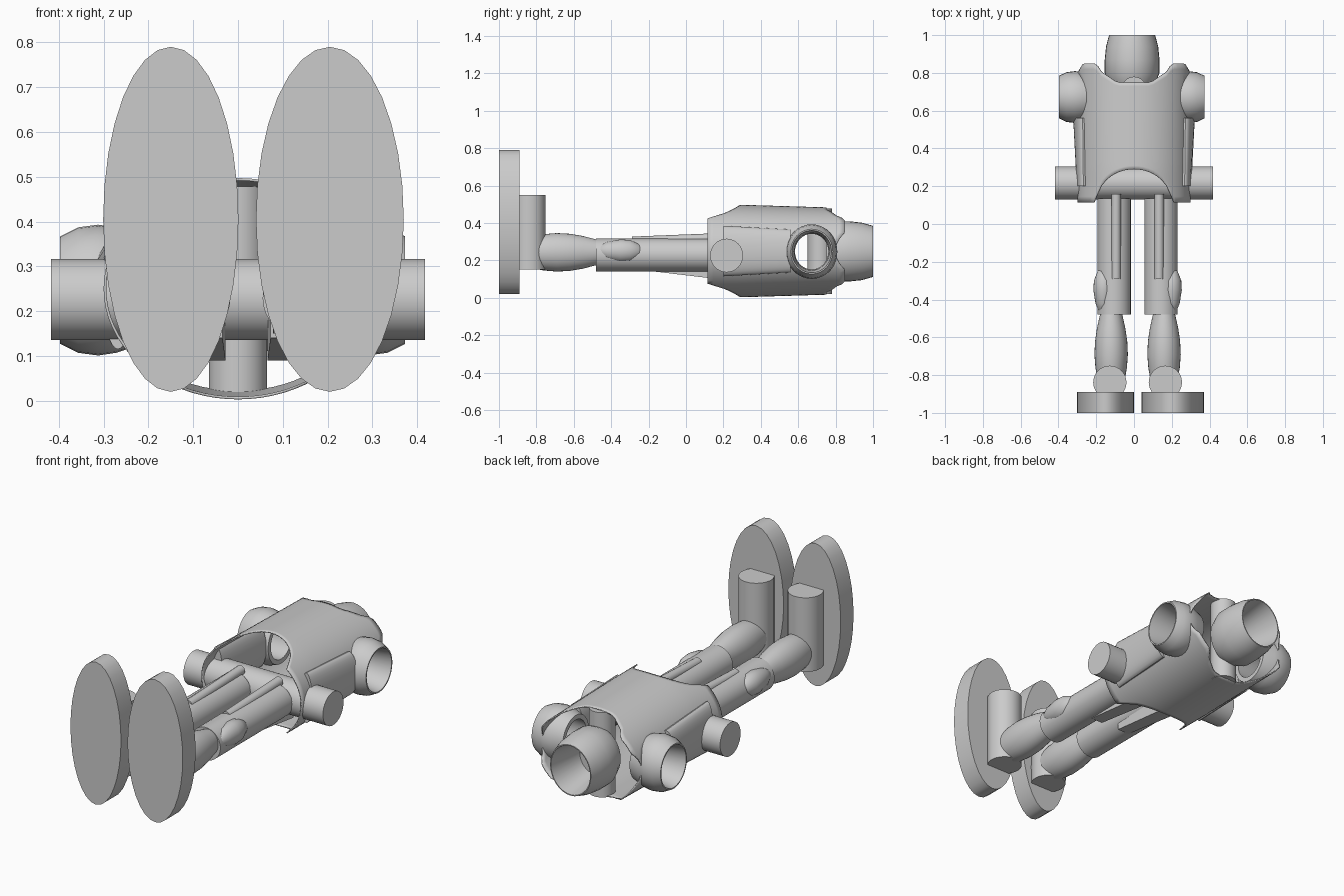
import bpy, bmesh, math
from math import cos, sin, pi, sqrt

if "Cube" in bpy.data.objects:
    bpy.data.objects.remove(bpy.data.objects["Cube"])

grey = bpy.data.materials.new("plain_grey")
grey.use_nodes = True
grey.diffuse_color = (0.6, 0.6, 0.6, 1)
grey.node_tree.nodes["Principled BSDF"].inputs["Base Color"].default_value = (0.6, 0.6, 0.6, 1)


def finish(name, bm, recalc=True):
    if recalc:
        bmesh.ops.recalc_face_normals(bm, faces=bm.faces)
    mesh = bpy.data.meshes.new(name)
    bm.to_mesh(mesh)
    bm.free()
    mesh.materials.append(grey)
    ob = bpy.data.objects.new(name, mesh)
    bpy.context.collection.objects.link(ob)
    bpy.ops.object.select_all(action='DESELECT')
    ob.select_set(True)
    bpy.context.view_layer.objects.active = ob
    bpy.ops.object.shade_smooth_by_angle(angle=math.radians(32))
    return ob


def tube(name, axis, rings, segs=32, closed=False, turn=0.0):
    """Loft ellipses (t, c1, c2, r1, r2) along an axis; closed joins last ring to first."""
    bm = bmesh.new()
    loops = []
    for t, c1, c2, r1, r2 in rings:
        loop = []
        for i in range(segs):
            a = turn + 2 * pi * i / segs
            u, v = c1 + r1 * cos(a), c2 + r2 * sin(a)
            co = {'x': (t, u, v), 'y': (u, t, v), 'z': (u, v, t)}[axis]
            loop.append(bm.verts.new(co))
        loops.append(loop)
    pairs = list(zip(loops, loops[1:]))
    if closed:
        pairs.append((loops[-1], loops[0]))
    else:
        bm.faces.new(loops[0])
        bm.faces.new(loops[-1])
    for p, q in pairs:
        for i in range(segs):
            j = (i + 1) % segs
            bm.faces.new((p[i], p[j], q[j], q[i]))
    return finish(name, bm)


def interp(points, x):
    for (x0, y0), (x1, y1) in zip(points, points[1:]):
        if x <= x1:
            return y0 + (y1 - y0) * (x - x0) / (x1 - x0)
    return points[-1][1]


# Torso shell: oval tube with arched hip openings, a neck notch and arm holes
NECK = [(0, .75), (.09, .75), (.18, .81), (.2, .85), (.27, .85), (.3, .8)]
bm = bmesh.new()
columns, rows = 72, 24
grid = []
for i in range(columns):
    a = 2 * pi * i / columns
    x = .3 * cos(a)
    low = .115 + .175 * sqrt(max(0, 1 - (x / .2) ** 2))
    high = interp(NECK, abs(x))
    line = []
    for k in range(rows + 1):
        y = low + (high - low) * k / rows
        rz = .247 - .03 * max(0, y - .3)
        line.append(bm.verts.new((x, y, .25 + rz * sin(a))))
    grid.append(line)
for i in range(columns):
    p, q = grid[i], grid[(i + 1) % columns]
    for k in range(rows):
        bm.faces.new((p[k], p[k + 1], q[k + 1], q[k]))
holes = [f for f in bm.faces
         if math.hypot(f.calc_center_median().y - .67, f.calc_center_median().z - .25) < .115
         and abs(f.calc_center_median().x) > .2]
bmesh.ops.delete(bm, geom=holes, context='FACES')
torso = finish("torso_shell", bm)
solid = torso.modifiers.new("thickness", 'SOLIDIFY')
solid.thickness = .006

# Head: hollow barrel, open at the crown
HEAD = [(.75, .125), (.8, .145), (.87, .145), (.94, .138), (1, .122), (1, .117), (.8, .085)]
tube("head", 'y', [(y, -.01, .248, r, r * 1.07 + .006) for y, r in HEAD])

# Neck post
tube("neck_post", 'z', [(.02, 0, .715, .065, .065), (.478, 0, .715, .065, .065)])

# Axle through the hips, ending in the hands
tube("hip_axle", 'x', [(-.417, .217, .226, .088, .09), (.417, .217, .226, .088, .09)])

SHOULDER = [(.2, .12), (.26, .14), (.3, .146), (.345, .14), (.385, .12),
            (.385, .113), (.3, .1), (.2, .095)]
SHIN = [(-.9, .075), (-.83, .083), (-.76, .097), (-.69, .103), (-.62, .099),
        (-.55, .087), (-.47, .066)]
KNEE = [(-.49, .01), (-.46, .5), (-.42, .8), (-.35, 1), (-.3, .95), (-.25, .6), (-.22, .01)]

for side, s, leg, foot_x, foot_r in (("left", 1, .143, .205, .165), ("right", -1, -.105, -.15, .151)):
    # Shoulder barrel and flat upper arm
    shift = -.012
    tube(side + "_shoulder", 'x', [(s * x + shift, .672, .247, r * .94, r) for x, r in SHOULDER],
         closed=True)
    tube(side + "_upper_arm", 'y', [(.2, s * .268, .25, .035, .135),
                                    (.56, s * .272, .25, .05, .115)])

    # Thigh with its upper rod and lower block
    tube(side + "_thigh", 'y', [(-.48, leg, .229, .088, .088), (.135, leg, .229, .088, .088)])
    rod = leg - s * .01
    tube(side + "_thigh_rod", 'y', [(-.29, rod, .302, .025, .025), (.16, rod, .32, .025, .025)], 16)
    block = leg - s * .035
    tube(side + "_thigh_block", 'y', [(-.17, block, .19, .05, .07), (.26, block, .16, .06, .1)],
         4, turn=pi / 4)

    # Knee guard on the outer side
    tube(side + "_knee_guard", 'y', [(y, leg + s * .055, .25, .055 * k, .062 * k) for y, k in KNEE], 24)

    # Barrel shin, ankle post and oval foot
    shin = leg + s * .016
    tube(side + "_shin", 'y', [(y, shin, .243, r * .86, r) for y, r in SHIN])
    ankle = leg + s * .023
    tube(side + "_ankle_post", 'z', [(.15, ankle, -.838, .088, .088), (.55, ankle, -.838, .088, .088)])
    tube(side + "_foot", 'y', [(-1, foot_x, .405, foot_r, .385), (-.89, foot_x, .405, foot_r, .385)])
